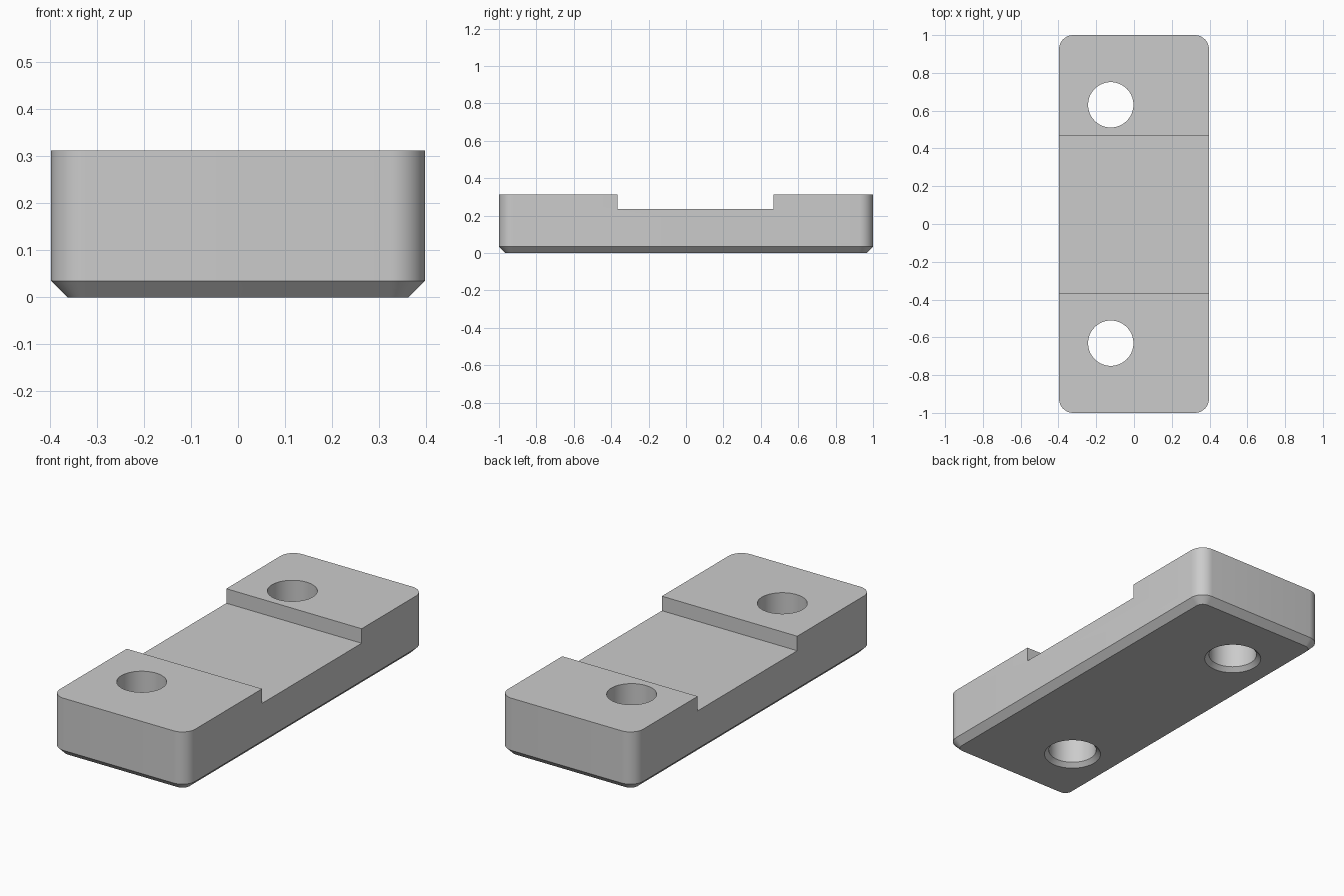
import bpy, bmesh
from math import cos, sin, pi, radians

cube = bpy.data.objects.get("Cube")
if cube:
    bpy.data.objects.remove(cube, do_unlink=True)

# Overall sizes
HX, HY, HEIGHT = 0.397, 1.0, 0.312
CORNER, CHAMFER = 0.075, 0.035
HOLE_X, HOLE_Y, HOLE_R, SINK = -0.123, 0.631, 0.12, 0.022
NOTCH_FRONT, NOTCH_BACK, NOTCH_Z = -0.365, 0.469, 0.235

grey = bpy.data.materials.new("grey")
grey.use_nodes = True
grey.diffuse_color = (0.6, 0.6, 0.6, 1)
grey.node_tree.nodes["Principled BSDF"].inputs["Base Color"].default_value = (0.6, 0.6, 0.6, 1)


def rounded_outline(hx, hy, r, steps):
    """Counter-clockwise rounded rectangle; a circle when hx = hy = r."""
    points = []
    for quarter, (sx, sy) in enumerate([(1, 1), (-1, 1), (-1, -1), (1, -1)]):
        for i in range(steps + 1):
            a = (quarter + i / steps) * pi / 2
            points.append((sx * (hx - r) + r * cos(a), sy * (hy - r) + r * sin(a)))
    return points


def stacked_solid(name, rings, centre=(0, 0)):
    """Closed solid through a stack of (outline, z) rings."""
    bm = bmesh.new()
    loops = [[bm.verts.new((x + centre[0], y + centre[1], z)) for x, y in outline]
             for outline, z in rings]
    n = len(loops[0])
    for low, high in zip(loops, loops[1:]):
        for i in range(n):
            j = (i + 1) % n
            bm.faces.new((low[i], low[j], high[j], high[i]))
    bm.faces.new(loops[0][::-1])
    bm.faces.new(loops[-1])
    bmesh.ops.remove_doubles(bm, verts=bm.verts, dist=1e-5)
    bmesh.ops.recalc_face_normals(bm, faces=bm.faces)
    mesh = bpy.data.meshes.new(name)
    bm.to_mesh(mesh)
    bm.free()
    obj = bpy.data.objects.new(name, mesh)
    mesh.materials.append(grey)
    bpy.context.collection.objects.link(obj)
    return obj


def cut(target, cutter):
    mod = target.modifiers.new(cutter.name, "BOOLEAN")
    mod.operation, mod.solver, mod.object = "DIFFERENCE", "EXACT", cutter
    bpy.context.view_layer.objects.active = target
    bpy.ops.object.modifier_apply(modifier=mod.name)
    bpy.data.objects.remove(cutter, do_unlink=True)


# Block with rounded corners and a chamfered underside
side = rounded_outline(HX, HY, CORNER, 10)
base = rounded_outline(HX - CHAMFER, HY - CHAMFER, CORNER - CHAMFER, 10)
block = stacked_solid("mounting_block", [(base, 0), (side, CHAMFER), (side, HEIGHT)])

# Shallow channel across the top
channel = [(-1, NOTCH_FRONT), (1, NOTCH_FRONT), (1, NOTCH_BACK), (-1, NOTCH_BACK)]
cut(block, stacked_solid("channel_cutter", [(channel, NOTCH_Z), (channel, 1)]))

# Two through holes, countersunk from below
def circle(r):
    return rounded_outline(r, r, r, 16)

for y in (-HOLE_Y, HOLE_Y):
    rings = [(circle(HOLE_R + 2 * SINK), -SINK), (circle(HOLE_R), SINK), (circle(HOLE_R), 1)]
    cut(block, stacked_solid("hole_cutter", rings, (HOLE_X, y)))

# Smooth curved walls, crisp edges
bpy.ops.object.select_all(action="DESELECT")
block.select_set(True)
bpy.context.view_layer.objects.active = block
bpy.ops.object.shade_smooth_by_angle(angle=radians(30))
